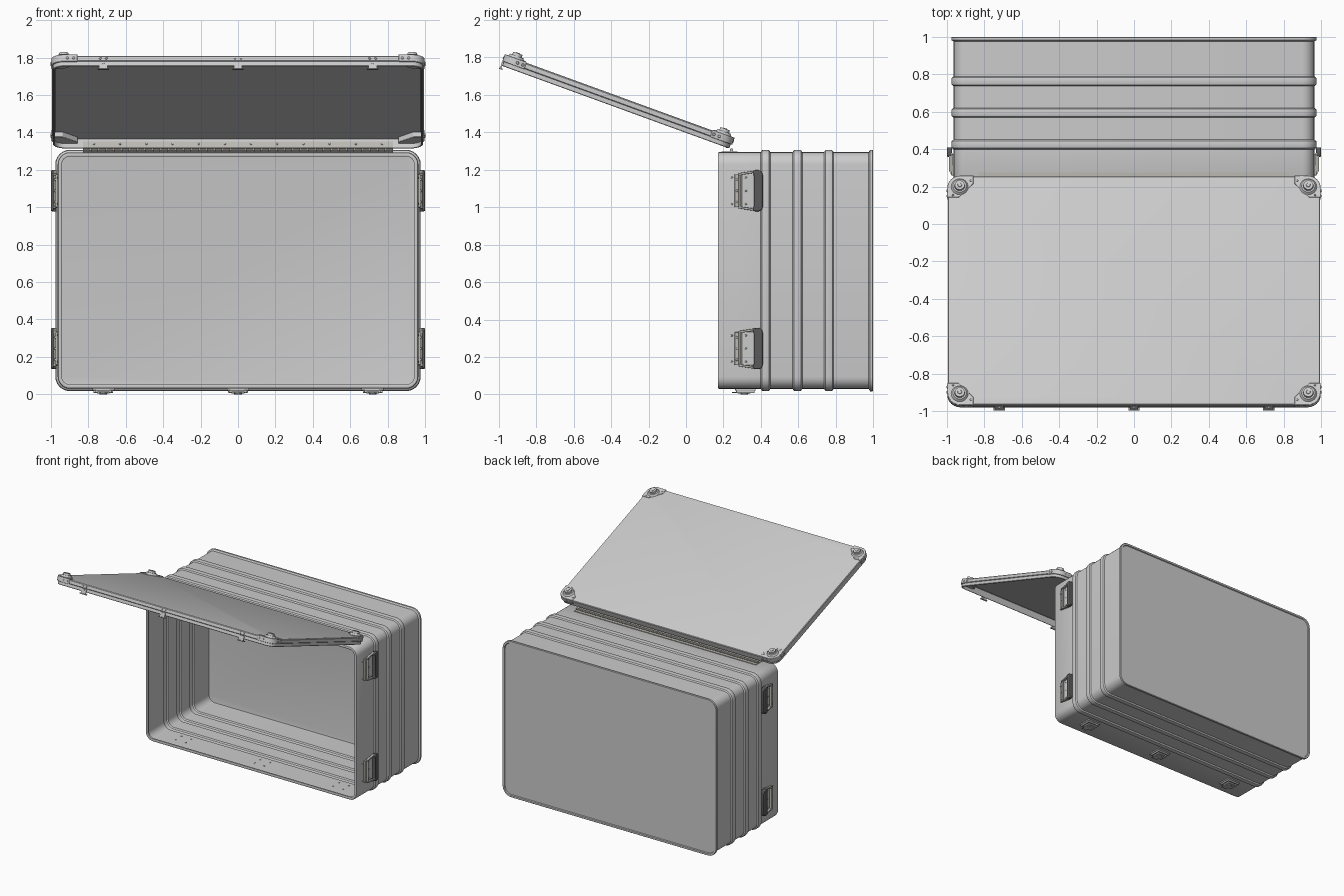
import bpy, bmesh, math
from mathutils import Matrix, Vector

if "Cube" in bpy.data.objects:
    bpy.data.objects.remove(bpy.data.objects["Cube"])


def material(name, rgb):
    m = bpy.data.materials.new(name)
    m.diffuse_color = (*rgb, 1)
    m.use_nodes = True
    m.node_tree.nodes["Principled BSDF"].inputs["Base Color"].default_value = m.diffuse_color
    return m


DARK = material("dark_rubber", (0.1, 0.1, 0.1))
STEEL = material("steel", (0.5, 0.49, 0.45))
I = Matrix.Identity(4)


def finish(name, bm, M=I, mat=None, bevel=0):
    bmesh.ops.recalc_face_normals(bm, faces=bm.faces)
    for f in bm.faces:
        f.smooth = True
    me = bpy.data.meshes.new(name)
    bm.to_mesh(me)
    bm.free()
    me.transform(M)
    me.set_sharp_from_angle(angle=math.radians(30))
    ob = bpy.data.objects.new(name, me)
    bpy.context.collection.objects.link(ob)
    if mat:
        me.materials.append(mat)
    if bevel:
        b = ob.modifiers.new("bevel", 'BEVEL')
        b.width, b.segments, b.limit_method = bevel, 2, 'ANGLE'
    return ob


def rounded(hx, hy, r, n=6):
    pts = []
    for k, (sx, sy) in enumerate([(1, 1), (-1, 1), (-1, -1), (1, -1)]):
        for i in range(n + 1):
            a = math.pi / 2 * (k + i / n)
            pts.append((sx * (hx - r) + r * math.cos(a), sy * (hy - r) + r * math.sin(a)))
    return pts


def loft(name, hx, hy, r, profile, M, mat=None):
    """Rounded rectangles joined along z; profile holds (z, outward offset)."""
    bm = bmesh.new()
    rings = [[bm.verts.new((x, y, z)) for x, y in rounded(hx + o, hy + o, r + o)]
             for z, o in profile]
    for a, b in zip(rings, rings[1:]):
        for i in range(len(a)):
            j = (i + 1) % len(a)
            bm.faces.new((a[i], a[j], b[j], b[i]))
    bm.faces.new(rings[0])
    bm.faces.new(rings[-1])
    return finish(name, bm, M, mat)


def prism(name, pts, z0, z1, M=I, mat=None, bevel=0):
    bm = bmesh.new()
    lo = [bm.verts.new((x, y, z0)) for x, y in pts]
    hi = [bm.verts.new((x, y, z1)) for x, y in pts]
    bm.faces.new(lo)
    bm.faces.new(hi)
    for i in range(len(pts)):
        j = (i + 1) % len(pts)
        bm.faces.new((lo[i], lo[j], hi[j], hi[i]))
    return finish(name, bm, M, mat, bevel)


def box(name, x, y, z, M=I, mat=None, bevel=0):
    return prism(name, [(x[0], y[0]), (x[1], y[0]), (x[1], y[1]), (x[0], y[1])],
                 z[0], z[1], M, mat, bevel)


def cylinders(name, items, M=I, mat=None, seg=12):
    """Each item: centre, axis, radius at base, radius at tip, length."""
    bm = bmesh.new()
    for c, axis, r0, r1, d in items:
        R = Vector(axis).to_track_quat('Z', 'Y').to_matrix().to_4x4()
        bmesh.ops.create_cone(bm, cap_ends=True, segments=seg, radius1=r0, radius2=r1,
                              depth=d, matrix=Matrix.Translation(c) @ R)
    return finish(name, bm, M, mat)


# Case shell: outer skin with pressed ribs, rolled front rim, inner skin
HX, HZ, CZ = 0.964, 0.632, 0.662
ribs = []
for y in (0.425, 0.595, 0.763):
    ribs += [(y - 0.026, 0), (y - 0.019, 0.010), (y - 0.013, 0.012),
             (y + 0.013, 0.012), (y + 0.019, 0.010), (y + 0.026, 0)]
outer = [(0.993, -0.022), (0.993, -0.008), (1.0, -0.004), (1.0, 0.010), (0.997, 0.013),
         (0.983, 0.013), (0.976, 0)] + ribs[::-1] + [(0.178, 0), (0.172, -0.003), (0.17, -0.008)]
inner = [(0.17, -0.018), (0.172, -0.022), (0.185, -0.022), (0.19, -0.010)] + \
        [(y, o - 0.010) for y, o in ribs] + [(0.983, -0.010), (0.985, -0.02)]
loft("case_shell", HX, HZ, 0.065, outer + inner,
     Matrix.Translation((0, 0, CZ)) @ Matrix.Rotation(-math.pi / 2, 4, 'X'))

# Lid, built flat with the hinge edge on y = 0, then swung open
LID = Matrix.Translation((0, 0.235, 1.312)) @ Matrix.Rotation(math.radians(-20), 4, 'X')
L = 1.30
loft("lid_shell", 0.995, L / 2, 0.07,
     [(0.060, -0.012), (0.058, -0.004), (0.053, 0), (0.030, 0), (0.026, -0.005), (0.003, -0.005),
      (0, -0.008), (0, -0.015), (0.003, -0.017), (0.049, -0.017), (0.052, -0.02)],
     LID @ Matrix.Translation((0, -L / 2, 0)))

# Lid corner protectors with stacking feet and rivets
corner = [(0, 0.125)]
corner += [(0.07 - 0.07 * math.cos(a), 0.07 - 0.07 * math.sin(a))
           for a in [math.pi / 2 * i / 6 for i in range(7)]]
corner += [(0.14, 0), (0.14, 0.045), (0.06, 0.125)]
for sx in (-1, 1):
    for end, sy in (("back", 1), ("front", -1)):
        yc = 0.003 if sy > 0 else -L - 0.003
        P = lambda a, b: (sx * (0.998 - a), yc - sy * b)
        tag = f"{end}_{'right' if sx > 0 else 'left'}"
        prism("lid_corner_" + tag, [P(a, b) for a, b in corner], 0.024, 0.064, LID, bevel=0.003)
        fx, fy = P(0.066, 0.064)
        cylinders("lid_foot_" + tag, [((fx, fy, 0.070), (0, 0, 1), 0.046, 0.036, 0.014),
                                      ((fx, fy, 0.083), (0, 0, 1), 0.028, 0.026, 0.018),
                                      ((fx, fy, 0.093), (0, 0, 1), 0.012, 0.010, 0.004)], LID, seg=24)
        riv = [((sx * 0.999, P(0, b)[1], 0.043), (sx, 0, 0), 0.009, 0.006, 0.005)
               for b in (0.08, 0.11)]
        riv += [((P(a, 0)[0], yc, 0.043), (0, sy, 0), 0.009, 0.006, 0.005) for a in (0.085, 0.12)]
        riv += [((*P(a, b), 0.065), (0, 0, 1), 0.006, 0.004, 0.004)
                for a, b in ((0.125, 0.03), (0.03, 0.112))]
        cylinders("lid_corner_rivets_" + tag, riv, LID)

# Piano hinge: leaf inside the lid, leaf on the case, row of knuckles
box("hinge_lid_leaf", (-0.83, 0.83), (-0.022, -0.016), (-0.002, 0.034), LID, STEEL)
box("hinge_case_leaf", (-0.83, 0.83), (0.19, 0.275), (1.292, 1.299), I, STEEL)
N = 40
w = 1.66 / N
cylinders("hinge_knuckles", [((-0.83 + w * (i + 0.5), 0.243, 1.305), (1, 0, 0), 0.009, 0.009, w * 0.94)
                             for i in range(N)], I, STEEL, 10)
cylinders("hinge_rivets", [((-0.77 + 0.14 * i, -0.023, 0.02), (0, -1, 0), 0.006, 0.004, 0.004)
                           for i in range(12)], LID)

# Lid catches, and the latches they meet on the case floor
for tag, x in (("left", -0.72), ("middle", 0), ("right", 0.72)):
    f = -L
    box("catch_plate_" + tag, (x - 0.022, x + 0.022), (f - 0.002, f + 0.006), (-0.014, 0.022), LID)
    box("catch_hook_" + tag, (x - 0.030, x + 0.030), (f - 0.006, f + 0.014), (-0.020, -0.013), LID,
        STEEL, 0.002)
    cylinders("catch_rivets_" + tag, [((x + d, f - 0.001, 0.042), (0, -1, 0), 0.007, 0.005, 0.004)
                                      for d in (-0.016, 0.016)] +
              [((x, f + 0.001, 0.014), (0, -1, 0), 0.007, 0.005, 0.008)], LID)
    box("latch_plate_" + tag, (x - 0.06, x + 0.06), (0.262, 0.372), (0.020, 0.032), bevel=0.003)
    for s in (-1, 1):
        box(f"latch_side_{tag}_{s}", sorted((x + s * 0.042, x + s * 0.053)), (0.268, 0.366),
            (0.008, 0.024), bevel=0.002)
    box("latch_back_" + tag, (x - 0.050, x + 0.050), (0.354, 0.366), (0.008, 0.024), bevel=0.002)
    box("latch_lever_" + tag, (x - 0.034, x + 0.034), (0.275, 0.345), (0.004, 0.016), bevel=0.003)
    box("latch_claw_" + tag, (x - 0.024, x + 0.024), (0.245, 0.285), (0.009, 0.014), I, STEEL, 0.001)
    cylinders("latch_turn_" + tag, [((x, 0.312, 0.004), (0, 0, -1), 0.022, 0.020, 0.008)], I, STEEL, 20)
    cylinders("latch_inner_rivets_" + tag,
              [((x + a, b, 0.041), (0, 0, 1), 0.007, 0.005, 0.005)
               for a in (-0.045, 0.045) for b in (0.28, 0.355)])

# Side handles, drawn in the y-z plane and extruded along x
for s in (-1, 1):
    for end, zc in (("upper", 1.088), ("lower", 0.245)):
        tag = f"{end}_{'right' if s > 0 else 'left'}"
        H = Matrix(((0, 0, s, 0), (1, 0, 0, 0), (0, 1, 0, zc), (0, 0, 0, 1)))
        box("handle_plate_" + tag, (0.285, 0.375), (-0.09, 0.09), (0.960, 0.972), H, bevel=0.002)
        box("handle_bracket_" + tag, (0.260, 0.296), (-0.088, 0.088), (0.960, 0.977), H, STEEL, 0.002)
        cylinders("handle_pivot_" + tag, [((0.29, 0, 0.978), (0, 1, 0), 0.009, 0.009, 0.185)], H, STEEL)
        for k in (-1, 1):
            prism(f"handle_arm_{tag}_{k}", [(0.28, k * 0.094), (0.38, k * 0.110), (0.38, k * 0.098),
                                            (0.28, k * 0.082)], 0.970, 0.990, H, STEEL, 0.002)
        arc = [(0.385 + 0.025 * math.sin(a), 0.085 + 0.025 * math.cos(a))
               for a in [math.pi / 2 * i / 5 for i in range(6)]]
        half = [(0.362, 0.088), (0.355, 0.098), (0.365, 0.110)] + arc
        prism("handle_grip_" + tag, half + [(y, -z) for y, z in half[::-1]],
              0.972, 1.0, H, DARK, 0.006)
        cylinders("handle_rivets_" + tag,
                  [((0.272, d, 0.978), (0, 0, 1), 0.007, 0.005, 0.005) for d in (-0.06, 0, 0.06)] +
                  [((0.320, d, 0.973), (0, 0, 1), 0.006, 0.004, 0.004) for d in (-0.07, 0, 0.07)] +
                  [((0.245, d, 0.965), (0, 0, 1), 0.006, 0.004, 0.004) for d in (-0.07, 0.07)], H)
